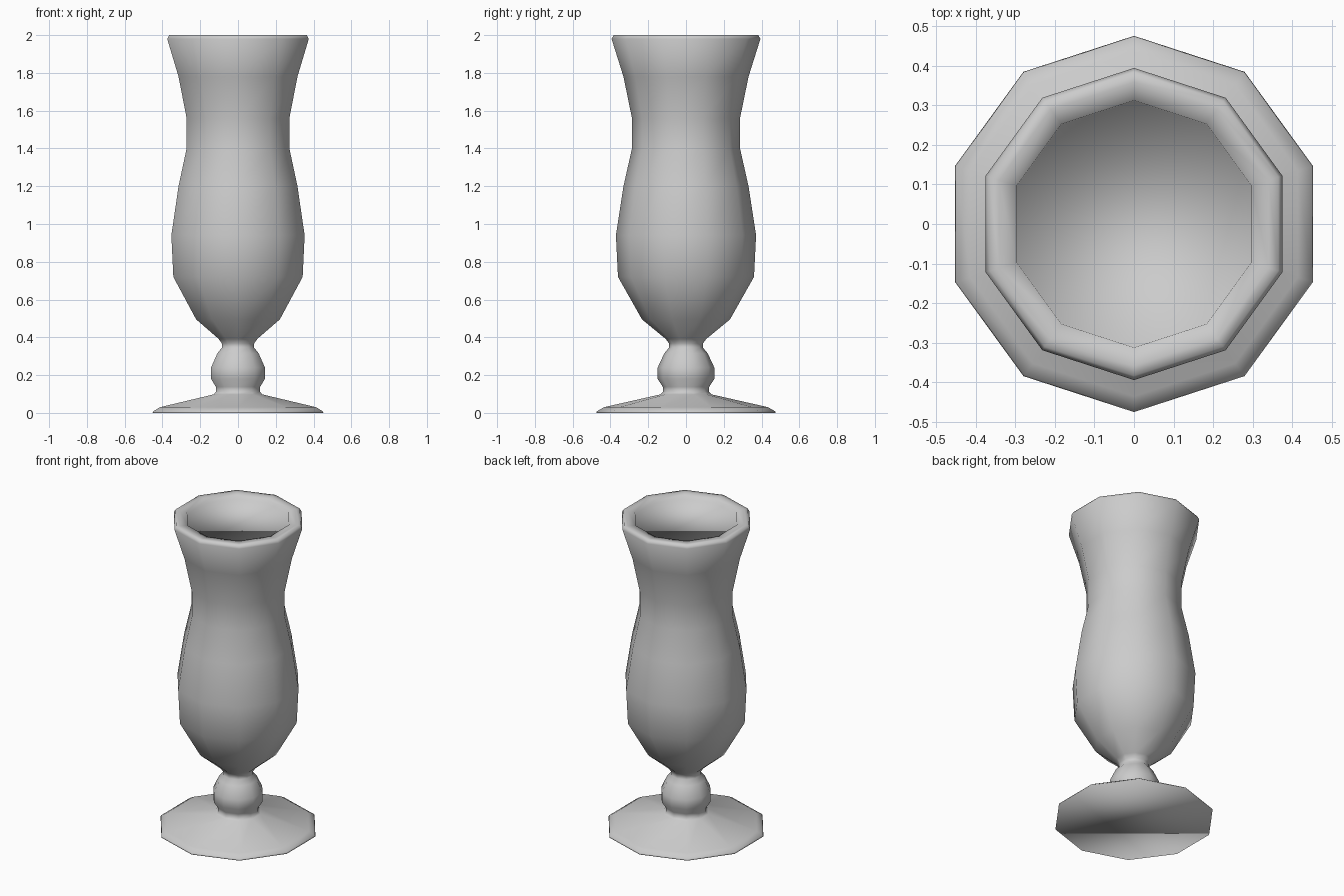
import bpy, bmesh, math

if "Cube" in bpy.data.objects:
    bpy.data.objects.remove(bpy.data.objects["Cube"])

SIDES = 10

# Outline from the underside of the foot, up the outside, over the rim to the inner fill (radius, height)
foot = [(0.475, 0.0), (0.472, 0.008), (0.435, 0.03), (0.135, 0.098)]
stem = [(0.123, 0.112), (0.123, 0.138), (0.15, 0.18), (0.15, 0.24), (0.115, 0.315),
        (0.09, 0.345), (0.09, 0.368), (0.108, 0.392)]
bowl = [(0.233, 0.495), (0.36, 0.72), (0.371, 0.94), (0.331, 1.2), (0.286, 1.4),
        (0.286, 1.56), (0.331, 1.78), (0.394, 1.98)]
rim = [(0.383, 2.0), (0.358, 2.0), (0.312, 1.995), (0.31, 1.975)]


def lathe(name, profile):
    """Spin a profile into a ten-sided closed form with end caps."""
    bm = bmesh.new()
    rings = []
    for r, z in profile:
        ring = []
        for i in range(SIDES):
            a = math.pi / 2 + math.tau * i / SIDES
            ring.append(bm.verts.new((r * math.cos(a), r * math.sin(a), z)))
        rings.append(ring)
    for lo, hi in zip(rings, rings[1:]):
        for i in range(SIDES):
            j = (i + 1) % SIDES
            bm.faces.new((lo[i], lo[j], hi[j], hi[i]))
    bm.faces.new(rings[0][::-1])
    bm.faces.new(rings[-1])
    for f in bm.faces:
        f.smooth = True
    mesh = bpy.data.meshes.new(name)
    bm.to_mesh(mesh)
    bm.free()
    obj = bpy.data.objects.new(name, mesh)
    bpy.context.collection.objects.link(obj)
    return obj


# Footed glass, one continuous turned form
lathe("footed_glass", foot + stem + bowl + rim)
